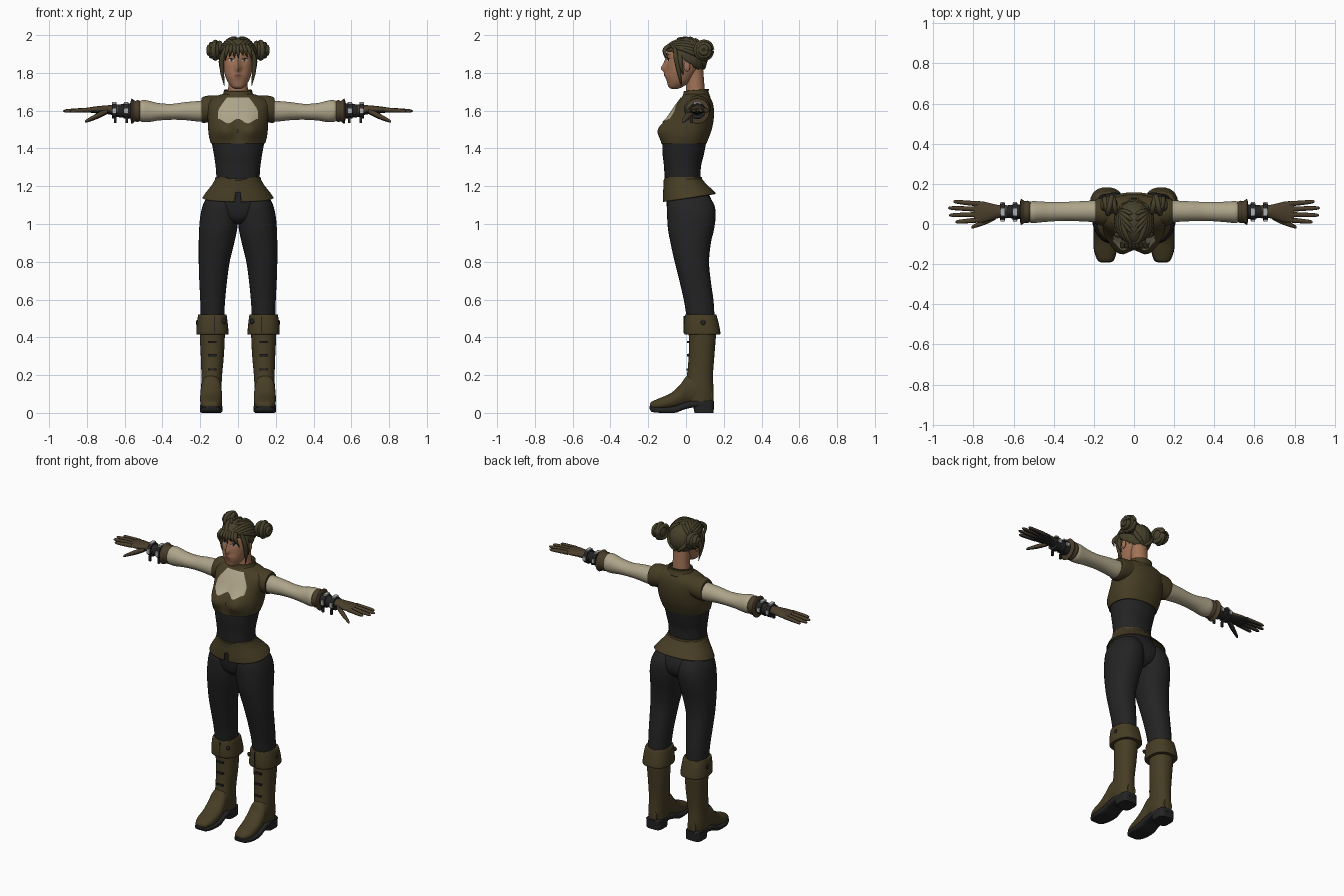
import bpy, bmesh, math
from mathutils import Vector

if "Cube" in bpy.data.objects:
    bpy.data.objects.remove(bpy.data.objects["Cube"])


def mat(name, r, g, b):
    m = bpy.data.materials.new(name)
    m.diffuse_color = (r, g, b, 1)
    m.use_nodes = True
    m.node_tree.nodes["Principled BSDF"].inputs["Base Color"].default_value = m.diffuse_color
    return m


LEATHER = mat("olive leather", .062, .047, .018)
HAIR = mat("brown hair", .062, .052, .024)
BLACK = mat("black cloth", .017, .017, .018)
CREAM = mat("cream linen", .42, .37, .25)
SKIN = mat("skin", .36, .17, .095)
SILVER = mat("silver", .42, .44, .44)
GLOVE = mat("glove brown", .07, .049, .025)
WHITE = mat("eye white", .55, .52, .48)
LIPS = mat("lips", .22, .07, .05)


def finish(name, bm, mats, rule=None, mirror=False, thick=0, angle=45):
    bmesh.ops.recalc_face_normals(bm, faces=bm.faces)
    me = bpy.data.meshes.new(name)
    if rule:
        for f in bm.faces:
            f.material_index = rule(f)
    bm.to_mesh(me)
    bm.free()
    for m in mats:
        me.materials.append(m)
    me.shade_smooth()
    me.set_sharp_from_angle(angle=math.radians(angle))
    ob = bpy.data.objects.new(name, me)
    bpy.context.collection.objects.link(ob)
    if thick:
        ob.modifiers.new("thickness", 'SOLIDIFY').thickness = thick
    if mirror:
        ob.modifiers.new("mirror", 'MIRROR')
    return ob


def smooth_rows(rows, steps):
    """Catmull-Rom resampling of section rows (t, a0, a1, b0, b1)."""
    out = []
    for i in range(len(rows) - 1):
        p = [rows[max(0, min(len(rows) - 1, i + k))] for k in (-1, 0, 1, 2)]
        for s in range(steps):
            u = s / steps
            out.append([.5 * (2 * b + (c - a) * u + (2*a - 5*b + 4*c - d) * u*u + (3*b - a - 3*c + d) * u**3)
                        for a, b, c, d in zip(*p)])
    return out + [list(rows[-1])]


def loft(name, rows, mats, axis='Z', n=32, p=2.0, steps=4, bump=None, caps=True,
         drop=None, move=None, **kw):
    """Superellipse sections along an axis; bump pushes the front half."""
    bm = bmesh.new()
    rings = []
    for t, a0, a1, b0, b1 in smooth_rows(rows, steps):
        ring = []
        for k in range(n):
            c, s = math.cos(2 * math.pi * k / n), math.sin(2 * math.pi * k / n)
            a = (a0 + a1) / 2 + (a1 - a0) / 2 * math.copysign(abs(c) ** (2 / p), c)
            b = (b0 + b1) / 2 + (b1 - b0) / 2 * math.copysign(abs(s) ** (2 / p), s)
            if bump and s < -1e-6:
                b += bump(a, t)
            co = {'Z': (a, b, t), 'X': (t, a, b), 'Y': (a, t, b)}[axis]
            ring.append(bm.verts.new(move(*co) if move else co))
        rings.append(ring)
    for r, q in zip(rings, rings[1:]):
        for k in range(n):
            bm.faces.new((r[k], r[(k + 1) % n], q[(k + 1) % n], q[k]))
    if caps:
        bm.faces.new(rings[0])
        bm.faces.new(rings[-1])
    if drop:
        bmesh.ops.delete(bm, geom=[f for f in bm.faces if drop(f.calc_center_median())], context='FACES')
    return finish(name, bm, mats, **kw)


def front_of(rows, p, bump, steps=4):
    """Front y of a vertical loft at (x, z)."""
    table = smooth_rows(rows, steps)

    def f(x, z):
        for r, q in zip(table, table[1:]):
            if r[0] <= z <= q[0]:
                u = (z - r[0]) / (q[0] - r[0])
                _, a0, a1, b0, b1 = [i + (j - i) * u for i, j in zip(r, q)]
                e = min(1, abs((x - (a0 + a1) / 2) / ((a1 - a0) / 2)))
                return (b0 + b1) / 2 - (b1 - b0) / 2 * (1 - e ** p) ** (1 / p) + bump(x, z)
        return 0
    return f


def patch(name, surf, x_of, z_of, m, off=.003, nu=16, nv=6, mirror=False):
    """Thin painted plate lying on a front surface; u, v run 0..1."""
    bm = bmesh.new()
    g = []
    for j in range(nv + 1):
        row = []
        for i in range(nu + 1):
            u, v = i / nu, j / nv
            x, z = x_of(u, v), z_of(u, v)
            row.append(bm.verts.new((x, surf(x, z) - off, z)))
        g.append(row)
    for r, q in zip(g, g[1:]):
        for i in range(nu):
            bm.faces.new((r[i], r[i + 1], q[i + 1], q[i]))
    return finish(name, bm, [m], mirror=mirror)


def tubes(name, paths, m, radius, mirror=False):
    """Bevelled curves; each path is a list of (x, y, z, taper)."""
    cu = bpy.data.curves.new(name, 'CURVE')
    cu.dimensions = '3D'
    cu.bevel_depth, cu.bevel_resolution, cu.resolution_u = radius, 2, 5
    cu.use_fill_caps = True
    for path in paths:
        sp = cu.splines.new('BEZIER')
        sp.bezier_points.add(len(path) - 1)
        for bp, (x, y, z, r) in zip(sp.bezier_points, path):
            bp.co, bp.radius = (x, y, z), r
            bp.handle_left_type = bp.handle_right_type = 'AUTO'
    cu.materials.append(m)
    ob = bpy.data.objects.new(name, cu)
    bpy.context.collection.objects.link(ob)
    if mirror:
        ob.modifiers.new("mirror", 'MIRROR')


def ball(name, c, r, m, mirror=False):
    bm = bmesh.new()
    bmesh.ops.create_uvsphere(bm, u_segments=20, v_segments=12, radius=1)
    for v in bm.verts:
        v.co = Vector(c) + Vector(v.co[i] * r[i] for i in range(3))
    finish(name, bm, [m], mirror=mirror)


def box(name, c, s, m):
    bm = bmesh.new()
    bmesh.ops.create_cube(bm, size=1)
    for v in bm.verts:
        v.co = Vector(c) + Vector(v.co[i] * s[i] for i in range(3))
    finish(name, bm, [m], mirror=True, angle=30)


def sym(rows):
    return [(z, -x, x, f, b) for z, x, f, b in rows]


def gauss(d, s):
    return math.exp(-.5 * (d / s) ** 2)


# Head, face and neck
head = sym([(1.715, .015, -.075, -.045), (1.725, .033, -.092, -.02), (1.75, .053, -.1, .02),
            (1.78, .066, -.106, .045), (1.82, .077, -.104, .072), (1.87, .081, -.105, .105),
            (1.92, .077, -.093, .1), (1.965, .045, -.045, .055)])


def face_bump(x, z):
    nose = -.024 * gauss(x, .010) * gauss(z - 1.822, .014) - .012 * gauss(x, .008) * gauss(z - 1.85, .02)
    return nose - .007 * gauss(x, .018) * gauss(z - 1.788, .011) + .008 * gauss(abs(x) - .034, .015) * gauss(z - 1.866, .012)


loft("head", head, [SKIN], n=64, p=2.2, steps=6, bump=face_bump)
face = front_of(head, 2.2, face_bump, 6)
for nm, x0, x1, z0, h, m, o in (("eye_white", .019, .05, 1.865, .007, WHITE, .002),
                                ("iris", .028, .041, 1.865, .0068, BLACK, .003),
                                ("eyelash", .017, .053, 1.873, .003, BLACK, .0035),
                                ("eyebrow", .016, .056, 1.893, .0035, HAIR, .0035)):
    patch(nm, face, lambda u, v: x0 + (x1 - x0) * u,
          lambda u, v: z0 + .004 * u + h * (2 * v - 1) * max(.05, math.sin(math.pi * u)) ** .7, m, o, mirror=True)
patch("lips", face, lambda u, v: -.022 + .044 * u,
      lambda u, v: 1.787 + .008 * (2 * v - 1) * math.sin(math.pi * u), LIPS, .002)
loft("neck", sym([(1.63, .07, -.02, .11), (1.68, .056, -.002, .102), (1.74, .051, 0, .097),
                  (1.83, .052, .0, .09)]), [SKIN])
ball("ear", (.083, .005, 1.835), (.009, .017, .028), SKIN, True)

# Hair cap, swept locks, fringe, side locks and buns
HC, HR = Vector((0, .002, 1.886)), (.092, .114, .102)
bm = bmesh.new()
bmesh.ops.create_uvsphere(bm, u_segments=64, v_segments=32, radius=1)
for v in bm.verts:
    k = 1 + .02 * math.sin(18 * math.atan2(v.co.x, v.co.y))* (1 - abs(v.co.z))
    v.co = HC + Vector(v.co[i] * HR[i] * k for i in range(3))


def bare(c):
    return c.z < 1.915 - .11 * min(1, max(0, (c.y + .07) / .15))


bmesh.ops.delete(bm, geom=[f for f in bm.faces if bare(f.calc_center_median())], context='FACES')
finish("hair_cap", bm, [HAIR], thick=.008)


def on_hair(a, b, w=1):
    path = []
    for i in range(7):
        d = Vector(a).lerp(Vector(b), i / 6).normalized()
        path.append((*(HC + Vector(d[k] * HR[k] for k in range(3))), w * (.55 + .45 * math.sin(math.pi * i / 6))))
    return path


tubes("swept_locks", [on_hair((.05 + .16 * i, -.95 + .13 * i, .42), (.75, .55 + .05 * i, .8 - .22 * i))
                      for i in range(5)] +
      [on_hair((.12, .3 * i - .45, 1), (.85, .55, .5 - .1 * i), .9) for i in range(4)] +
      [on_hair((.05 + .18 * i, .85, -.7 + .1 * i), (.8, .7, .1 + .05 * i), .9) for i in range(4)],
      HAIR, .013, True)
tubes("fringe", [[(x, -.088, 1.945, 1), (x * 1.25 + .004, -.112, 1.92, 1), (x * 1.5 + .008, -.111 + abs(x) * .4, z, .15)]
                 for x, z in ((-.05, 1.865), (-.035, 1.885), (-.018, 1.88), (-.004, 1.875),
                              (.012, 1.895), (.028, 1.885), (.045, 1.865))], HAIR, .012)
tubes("side_locks", [[(.066, -.06, 1.935, .8), (.084, -.052, 1.88, 1.2), (.084, -.038, 1.81, 1), (.072, -.025, 1.73, .15)],
                     [(.07, -.03, 1.92, 1), (.088, -.03, 1.86, 1.2), (.087, -.015, 1.79, .2)]], HAIR, .012, True)
ball("bun", (.12, .095, 1.92), (.038, .046, .048), HAIR, True)
tubes("bun_coils", [[(.12 + dx + sl * math.cos(a), .095 + r * math.cos(a), 1.92 + r * math.sin(a), 1)
                     for a in [i * math.pi / 4 for i in range(9)]]
                    for dx, r, sl in ((-.022, .038, .008), (0, .043, -.01), (.02, .032, .006), (.033, .017, 0))],
      HAIR, .013, True)

# Vest with bust, linen chest panel, collar and shoulder caps
vest = sym([(1.425, .143, -.127, .108), (1.46, .153, -.122, .122), (1.5, .158, -.115, .136),
            (1.55, .16, -.098, .146), (1.6, .167, -.072, .148), (1.64, .17, -.045, .142),
            (1.67, .135, -.022, .128), (1.69, .075, -.003, .112)])


def bust(x, z):
    return -.042 * gauss(abs(x) - .07, .042) * gauss(z - 1.497, .04)


loft("vest", vest, [LEATHER], n=64, p=2.3, steps=5, bump=bust)
chest = front_of(vest, 2.3, bust, 5)
patch("linen_chest_panel", chest,
      lambda u, v: (2 * u - 1) * (.105 - .048 * max(0, (v - .35) / .65) ** 1.3),
      lambda u, v: 1.545 + .012 * math.cos(4 * math.pi * u) * (1 - v) + .125 * v, CREAM, .005, 24, 14)
loft("collar", sym([(1.66, .085, -.02, .122), (1.69, .07, -.008, .112), (1.708, .066, -.004, .115)]),
     [LEATHER], caps=False, thick=.008, move=lambda x, y, z: (x, y, z + .12 * (y - .05)))
loft("shoulder_cap", [(.1, .0, .13, 1.55, 1.68), (.15, -.008, .13, 1.54, 1.68), (.18, -.004, .127, 1.535, 1.675),
                      (.192, .0, .123, 1.538, 1.668)], [LEATHER], 'X', mirror=True)

# Corset, flared skirt with front slit, pelvis
loft("corset", sym([(1.22, .113, -.11, .075), (1.26, .115, -.114, .077), (1.31, .119, -.117, .08),
                    (1.37, .128, -.124, .095), (1.435, .14, -.126, .107)]), [BLACK], n=48, p=2.2)
loft("waist_band", sym([(1.225, .124, -.119, .088), (1.25, .119, -.119, .083)]), [LEATHER], n=48, p=2.2,
     move=lambda x, y, z: (x, y, z - (.02 * gauss(x, .04) if y < 0 else 0)))
loft("skirt_flap", sym([(1.14, .188, -.122, .158), (1.17, .168, -.122, .138), (1.21, .137, -.119, .105),
                        (1.24, .12, -.117, .084)]), [LEATHER], n=96, p=2.2, caps=False, thick=.006,
     move=lambda x, y, z: (x, y, z + (1.24 - z) * (y - .02) * 1.6),
     drop=lambda c: c.y < 0 and abs(c.x) < (1.195 - c.z) * .28)
loft("pelvis", sym([(1.0, .05, -.05, .09), (1.03, .12, -.085, .13), (1.08, .175, -.1, .145),
                    (1.14, .162, -.105, .13), (1.2, .13, -.108, .095), (1.25, .11, -.105, .075)]), [BLACK], n=48)

# Trouser legs
loft("trouser_leg", [(.46, .075, .195, .015, .155), (.53, .072, .198, .0, .15), (.6, .068, .2, -.012, .145),
                     (.7, .058, .205, -.035, .131), (.8, .044, .208, -.06, .122), (.9, .02, .208, -.082, .132),
                     (.97, .005, .206, -.095, .148), (1.04, -.002, .2, -.1, .157), (1.1, .0, .186, -.1, .15),
                     (1.15, .02, .16, -.085, .12)], [BLACK], p=2.2, mirror=True)

# Boots: shaft, turned cuff, foot, sole, heel, straps
loft("boot_shaft", [(.06, .09, .192, .0, .146), (.12, .088, .195, -.012, .146), (.2, .084, .194, .005, .143),
                    (.3, .075, .197, .014, .15), (.4, .07, .202, .015, .158), (.47, .07, .203, .01, .16)],
     [LEATHER], p=2.2, mirror=True)
loft("boot_cuff", [(.415, .052, .218, -.006, .18), (.425, .05, .221, -.01, .182), (.47, .054, .218, -.01, .174),
                   (.515, .06, .212, -.006, .162), (.522, .064, .208, -.001, .157)], [LEATHER], p=2.5,
     mirror=True)
loft("boot_foot", [(-.19, .125, .16, .03, .048), (-.18, .105, .178, .02, .06), (-.14, .09, .196, .015, .078),
                   (-.08, .084, .2, .02, .105), (-.03, .084, .2, .03, .15), (.01, .088, .196, .04, .2),
                   (.08, .09, .193, .04, .2), (.144, .11, .17, .045, .13)], [LEATHER], 'Y', p=2.2, mirror=True)
loft("boot_sole", [(-.192, .122, .162, .022, .036), (-.18, .1, .182, .005, .034), (-.13, .085, .2, 0, .03),
                   (-.06, .082, .202, 0, .036), (-.01, .084, .2, .018, .055), (.05, .087, .197, .03, .066),
                   (.13, .092, .19, .03, .066), (.148, .11, .172, .035, .062)], [BLACK], 'Y', p=4, mirror=True)
loft("boot_heel", [(0, .09, .193, .045, .146), (.055, .088, .196, .035, .149)], [BLACK], p=4, mirror=True)
for z in (.23, .305, .375):
    box("boot_strap", (.136, .012 - (z < .25) * .004, z), (.045, .012, .011), BLACK)
box("cuff_slit", (.125, -.009, .468), (.006, .006, .09), BLACK)
ball("cuff_stud_outer", (.217, .09, .478), (.006, .013, .013), BLACK, True)
ball("cuff_stud_front", (.075, .006, .485), (.012, .008, .014), BLACK, True)

# Sleeves, flared wrist cuffs, bracers
loft("sleeve", [(.13, .01, .12, 1.545, 1.66), (.2, .01, .117, 1.542, 1.652), (.28, .014, .113, 1.55, 1.645),
                (.35, .016, .11, 1.552, 1.636), (.42, .012, .11, 1.548, 1.64), (.47, .008, .112, 1.54, 1.652),
                (.505, .004, .114, 1.54, 1.656), (.528, .015, .105, 1.55, 1.645)], [CREAM], 'X', mirror=True)
loft("wrist_cuff", [(.515, .012, .11, 1.55, 1.648), (.53, .004, .116, 1.54, 1.656), (.545, .006, .114, 1.543, 1.652),
                    (.562, -.004, .125, 1.53, 1.664), (.568, .012, .108, 1.55, 1.65)], [GLOVE], 'X', mirror=True)
loft("bracer", [(.55, .022, .1, 1.556, 1.642), (.6, .028, .095, 1.562, 1.636), (.66, .03, .092, 1.568, 1.63)],
     [BLACK], 'X', mirror=True)
for x in (.593, .655):
    loft("bracer_strap", [(x - .012, .018, .104, 1.556, 1.643), (x + .012, .019, .103, 1.558, 1.64)],
         [BLACK], 'X', mirror=True)
    box("buckle_top", (x, .06, 1.641), (.022, .04, .01), SILVER)
    box("buckle_front", (x, .017, 1.6), (.02, .01, .03), SILVER)
    box("buckle_back", (x, .104, 1.6), (.02, .01, .025), SILVER)
    box("strap_tail", (x - .004, .03, 1.552), (.013, .012, .034), BLACK)


# Gloves: dark palms underneath
def palm(f):
    return 1 if f.normal.z < -.35 else 0


loft("glove_hand", [(.635, .028, .096, 1.57, 1.632), (.67, .03, .094, 1.578, 1.63), (.71, .02, .102, 1.584, 1.627),
                    (.75, .008, .112, 1.586, 1.623), (.785, .008, .113, 1.59, 1.618), (.797, .014, .108, 1.595, 1.614)],
     [GLOVE, BLACK], 'X', rule=palm, mirror=True)
for y, dy, tip in ((.02, -.01, .89), (.047, -.003, .922), (.074, .006, .926), (.1, .012, .9)):
    loft("glove_finger", [(.775 + (tip - .775) * s, y + dy * s - r, y + dy * s + r, 1.604 - .006 * s - r, 1.604 - .006 * s + r)
                          for s, r in ((0, .013), (.5, .0115), (.85, .0095), (.97, .006), (1, .002))],
         [GLOVE, BLACK], 'X', 12, rule=palm, mirror=True)
loft("glove_thumb", [(.69 + .12 * s, .035 - .052 * s - r, .035 - .052 * s + r, 1.597 - .055 * s - r, 1.597 - .055 * s + r)
                     for s, r in ((0, .014), (.4, .016), (.75, .012), (.95, .008), (1, .003))],
     [GLOVE, BLACK], 'X', 12, rule=palm, mirror=True)
